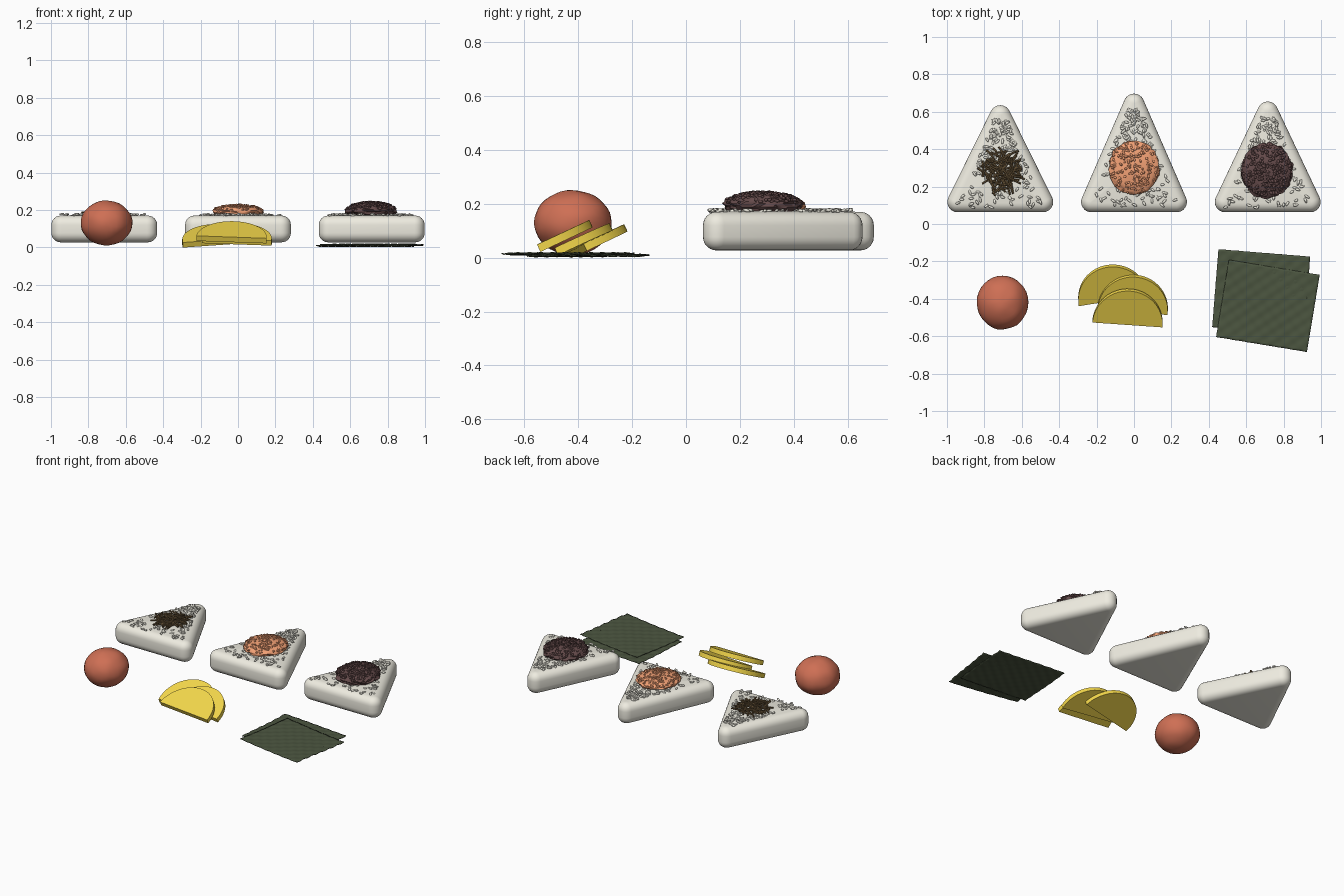
import bpy, bmesh, math, random
from mathutils import Matrix, Vector, Euler, noise

if "Cube" in bpy.data.objects:
    bpy.data.objects.remove(bpy.data.objects["Cube"])

random.seed(4)


def mat(name, rgb):
    m = bpy.data.materials.new(name)
    m.diffuse_color = (*rgb, 1)
    m.use_nodes = True
    m.node_tree.nodes["Principled BSDF"].inputs["Base Color"].default_value = m.diffuse_color
    return m


RICE = mat("rice", (0.86, 0.84, 0.75))
BROWN = mat("kelp_brown", (0.14, 0.09, 0.04))
ORANGE = mat("salmon_orange", (0.90, 0.36, 0.18))
DARK = mat("dark_filling", (0.13, 0.07, 0.07))
RED = mat("plum_red", (0.62, 0.16, 0.09))
YELLOW = mat("radish_yellow", (0.90, 0.68, 0.07))
NORI = mat("seaweed_green", (0.07, 0.09, 0.05))


def finish(name, bm, material, angle=40):
    me = bpy.data.meshes.new(name)
    bmesh.ops.recalc_face_normals(bm, faces=bm.faces[:])
    bm.to_mesh(me)
    bm.free()
    ob = bpy.data.objects.new(name, me)
    bpy.context.collection.objects.link(ob)
    me.materials.append(material)
    bpy.ops.object.select_all(action='DESELECT')
    ob.select_set(True)
    bpy.context.view_layer.objects.active = ob
    bpy.ops.object.shade_smooth_by_angle(angle=math.radians(angle))
    return ob


def add_grain(bm, loc, size, rot):
    m = Matrix.LocRotScale(Vector(loc), Euler(rot), Vector(size))
    bmesh.ops.create_icosphere(bm, subdivisions=1, radius=1, matrix=m)


def rice_body(name, cx, y0, y1, half=0.283, r=0.055):
    # rounded triangle swept through a rounded side profile
    centres = [(cx + half - r, y0 + r), (cx, y1 - r), (cx - half + r, y0 + r)]
    slope = math.atan2(half - r, y1 - y0 - 2 * r)
    spans = [(-math.pi / 2, slope), (slope, math.pi - slope),
             (math.pi - slope, 1.5 * math.pi)]
    b, zb, zt = 0.05, 0.027, 0.17
    prof = [(-b * (1 - math.sin(t)), zb + b * (1 - math.cos(t)))
            for t in [i * math.pi / 12 for i in range(7)]]
    prof += [(-b * (1 - math.cos(t)), zt - b * (1 - math.sin(t)))
             for t in [i * math.pi / 12 for i in range(7)]]
    bm = bmesh.new()
    rings = []
    for off, z in prof:
        ring = []
        for (px, py), (a0, a1) in zip(centres, spans):
            for i in range(9):
                a = a0 + (a1 - a0) * i / 8
                ring.append(bm.verts.new((px + (r + off) * math.cos(a),
                                          py + (r + off) * math.sin(a), z)))
        rings.append(ring)
    n = len(rings[0])
    for lo, hi in zip(rings, rings[1:]):
        for i in range(n):
            bm.faces.new((lo[i], lo[(i + 1) % n], hi[(i + 1) % n], hi[i]))
    bm.faces.new(rings[0][::-1])
    # slightly domed top
    tip = bm.verts.new((cx, y0 + (y1 - y0) * 0.38, zt + 0.008))
    for i in range(n):
        bm.faces.new((rings[-1][i], rings[-1][(i + 1) % n], tip))
    finish(name, bm, RICE)


def rice_grains(name, cx, y0, y1, count=190):
    # loose grains, denser toward the tip
    bm = bmesh.new()
    for _ in range(count):
        t = random.uniform(0.04, 0.86)
        w = 0.25 * (1 - t)
        add_grain(bm, (cx + random.uniform(-w, w), y0 + t * (y1 - y0),
                       random.uniform(0.171, 0.178)),
                  (random.uniform(0.013, 0.019), 0.0075, 0.0065),
                  (0, random.uniform(-.25, .25), random.uniform(0, 6.28)))
    finish(name, bm, RICE, 60)


def mound(name, cx, cy, z, rz, material, count, grain, lump):
    # lumpy flattened dome
    bm = bmesh.new()
    bmesh.ops.create_icosphere(bm, subdivisions=4, radius=1)
    for v in bm.verts:
        k = 1 + lump * noise.noise(v.co * 4 + Vector((cx * 9, 0, 0)))
        v.co = Vector((cx + v.co.x * 0.134 * k, cy + v.co.y * 0.144 * k, z + v.co.z * rz * k))
    finish(name, bm, material)
    # flakes over its surface
    bm = bmesh.new()
    for _ in range(count):
        a, q = random.uniform(0, 6.28), math.sqrt(random.uniform(0, 0.98))
        add_grain(bm, (cx + 0.134 * q * math.cos(a), cy + 0.144 * q * math.sin(a),
                       z + rz * math.sqrt(1 - q * q)),
                  [grain * random.uniform(*s) for s in ((.9, 1.5), (.6, 1), (.5, .8))],
                  [random.uniform(-.5, .5), random.uniform(-.5, .5), random.uniform(0, 6.28)])
    finish(name + "_flakes", bm, material, 60)


# three rice balls
for label, cx, top in (("left", -0.715, 0.635), ("middle", 0, 0.697), ("right", 0.715, 0.655)):
    rice_body(label + "_rice_ball", cx, 0.063, top)
    rice_grains(label + "_rice_grains", cx, 0.063, top)

# fillings on the middle and right balls
mound("salmon_filling", 0, 0.30, 0.192, 0.036, ORANGE, 200, 0.008, 0.10)
mound("dark_filling", 0.712, 0.285, 0.195, 0.048, DARK, 240, 0.010, 0.14)

# shredded strands on the left ball
cu = bpy.data.curves.new("shredded_strands", 'CURVE')
cu.dimensions = '3D'
cu.bevel_depth = 0.005
cu.bevel_resolution = 1
cu.resolution_u = 3
cu.use_fill_caps = True
cu.materials.append(BROWN)
for _ in range(95):
    a, q = random.uniform(0, 6.28), 0.105 * math.sqrt(random.random())
    mid = Vector((-0.708 + q * math.cos(a), 0.284 + q * math.sin(a),
                  0.181 + random.uniform(0, 0.025) * (1 - q / 0.14)))
    d = random.uniform(0, 6.28)
    along = Vector((math.cos(d), math.sin(d), random.uniform(-.12, .12)))
    side = Vector((-along.y, along.x, random.uniform(-.2, .2)))
    half, bend = random.uniform(0.025, 0.048), random.uniform(-0.014, 0.014)
    sp = cu.splines.new('BEZIER')
    sp.bezier_points.add(2)
    for p, t in zip(sp.bezier_points, (-1, 0, 1)):
        p.co = mid + along * half * t + side * bend * (1 - abs(t))
        p.handle_left_type = p.handle_right_type = 'AUTO'
bpy.context.collection.objects.link(bpy.data.objects.new("shredded_strands", cu))

# pickled plum
bm = bmesh.new()
bmesh.ops.create_uvsphere(bm, u_segments=32, v_segments=20, radius=1)
for v in bm.verts:
    k = 1 + 0.03 * noise.noise(v.co * 2.2)
    v.co = Vector((-0.703 + v.co.x * 0.138 * k, -0.42 + v.co.y * 0.144 * k,
                   0.13 + v.co.z * 0.12 * k))
finish("pickled_plum", bm, RED, 60)

# half-moon radish slices, leaning on each other
for i, (x, y, z, yaw, roll) in enumerate(((-0.11, -0.397, 0.012, 9, 4),
                                          (-0.007, -0.452, 0.016, -7, -2),
                                          (-0.035, -0.527, 0.028, -4, -2))):
    bm = bmesh.new()
    arc = [bm.verts.new((0.188 * math.cos(t), 0.2 * math.sin(t), 0))
           for t in [math.pi * k / 28 for k in range(29)]]
    f = bm.faces.new(arc)
    ex = bmesh.ops.extrude_face_region(bm, geom=[f])
    bmesh.ops.translate(bm, vec=(0, 0, 0.03),
                        verts=[g for g in ex["geom"] if isinstance(g, bmesh.types.BMVert)])
    bm.transform(Matrix.Translation((x, y, z)) @ Matrix.Rotation(math.radians(yaw), 4, 'Z')
                 @ Matrix.Rotation(math.radians(-roll), 4, 'Y')
                 @ Matrix.Rotation(math.radians(25), 4, 'X'))
    finish("radish_slice_%d" % (i + 1), bm, YELLOW, 30)

# rippled seaweed sheets
for i, (x, y, z, yaw) in enumerate(((0.68, -0.363, 0.010, -4.6), (0.716, -0.438, 0.016, -9.4))):
    bm = bmesh.new()
    bmesh.ops.create_grid(bm, x_segments=40, y_segments=36, size=0.5)
    for v in bm.verts:
        px, py = v.co.x * 0.492, v.co.y * 0.418
        v.co = Vector((px, py, 0.003 * math.sin(px * 80 + i) * math.cos(py * 85)
                       + 0.002 * math.sin(px * 9 + py * 14 + i)))
    ob = finish("seaweed_sheet_%d" % (i + 1), bm, NORI)
    ob.location = (x, y, z)
    ob.rotation_euler.z = math.radians(yaw)
    ob.modifiers.new("thickness", 'SOLIDIFY').thickness = 0.004
